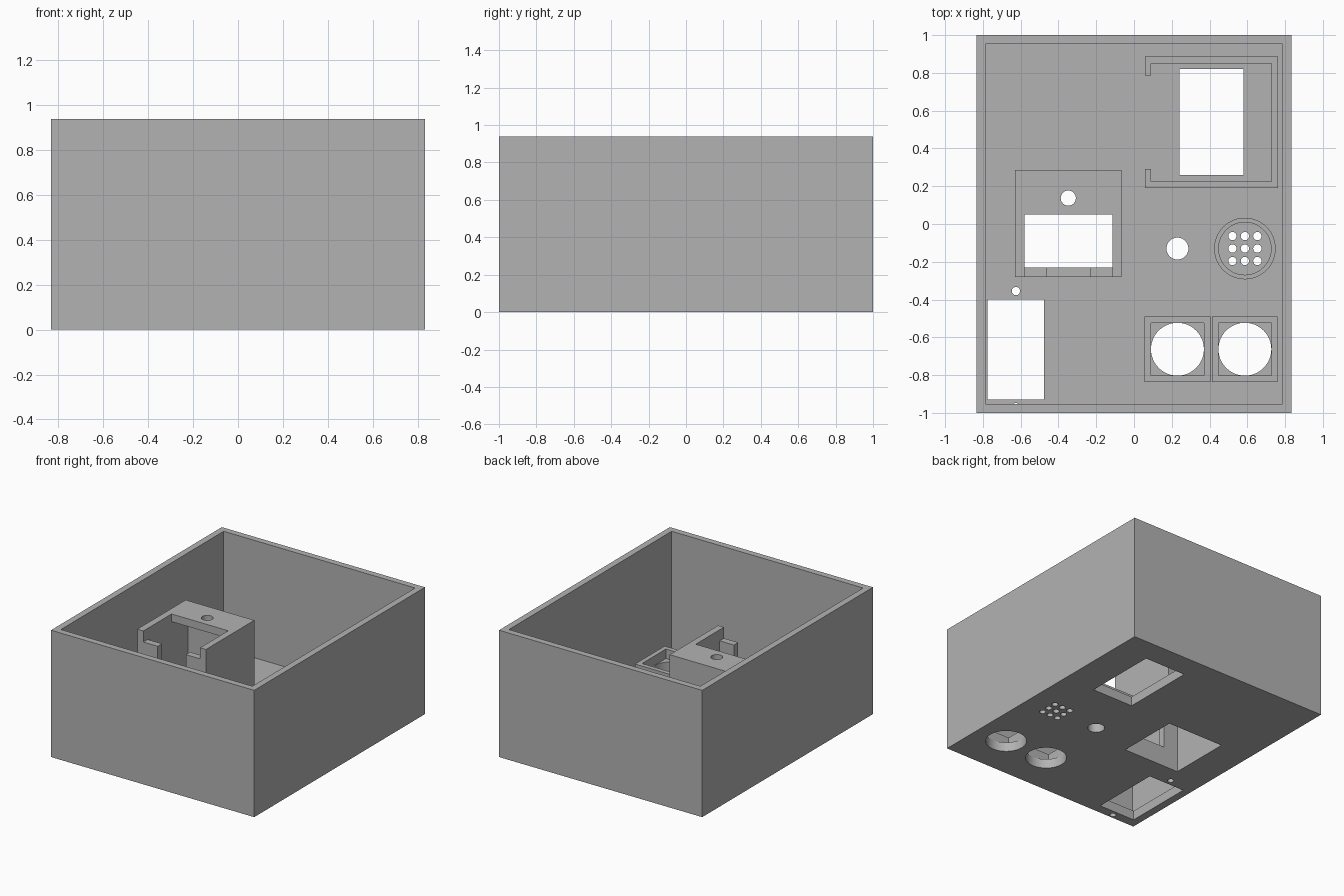
import bpy
import math

start = bpy.data.objects.get("Cube")
if start:
    bpy.data.objects.remove(start, do_unlink=True)

grey = bpy.data.materials.new("plain grey")
grey.use_nodes = True
colour = (0.45, 0.45, 0.45, 1)
grey.diffuse_color = colour
grey.node_tree.nodes["Principled BSDF"].inputs["Base Color"].default_value = colour

HEIGHT = 0.94
FLOOR = 0.07
RIM = 0.14
EPS = 0.02


def box(name, x, y, z):
    """Block spanning three (low, high) ranges."""
    bpy.ops.mesh.primitive_cube_add(size=1)
    ob = bpy.context.object
    ob.name = name
    ob.location = [(a + b) / 2 for a, b in (x, y, z)]
    ob.scale = [b - a for a, b in (x, y, z)]
    bpy.ops.object.transform_apply(location=True, scale=True)
    ob.data.materials.append(grey)
    return ob


def rod(name, x, y, radius, z, sides=48):
    """Upright cylinder."""
    bpy.ops.mesh.primitive_cylinder_add(
        vertices=sides, radius=radius, depth=z[1] - z[0],
        location=(x, y, (z[0] + z[1]) / 2))
    ob = bpy.context.object
    ob.name = name
    bpy.ops.object.transform_apply(location=True)
    ob.data.materials.append(grey)
    return ob


def cut(ob, *cutters):
    """Subtract each cutter, then discard it."""
    for cutter in cutters:
        mod = ob.modifiers.new("cut", 'BOOLEAN')
        mod.operation = 'DIFFERENCE'
        mod.solver = 'EXACT'
        mod.object = cutter
        bpy.context.view_layer.objects.active = ob
        bpy.ops.object.modifier_apply(modifier=mod.name)
        bpy.data.objects.remove(cutter, do_unlink=True)
    return ob


THROUGH = (-EPS, FLOOR + EPS)

# Open-topped case
case = box("case", (-0.833, 0.833), (-1, 1), (0, HEIGHT))
cut(case, box("cavity", (-0.785, 0.785), (-0.953, 0.953), (FLOOR, HEIGHT + EPS)))

# Rectangular openings in the floor: display, tower, side module
for x, y in (((0.24, 0.58), (0.26, 0.82)),
             ((-0.58, -0.115), (-0.23, 0.24)),
             ((-0.775, -0.477), (-0.928, -0.4))):
    cut(case, box("opening", x, y, THROUGH))

# Round openings: two large, one button, two screw holes
SENSORS = (0.23, 0.587)
for x, y, radius in ((SENSORS[0], -0.663, 0.14), (SENSORS[1], -0.663, 0.14),
                     (0.23, -0.13, 0.058), (-0.625, -0.355, 0.022)):
    cut(case, rod("hole", x, y, radius, THROUGH))
cut(case, rod("blind_hole", -0.625, -0.97, 0.022, (-EPS, FLOOR)))

# Sound grille
for i in (-1, 0, 1):
    for j in (-1, 0, 1):
        cut(case, rod("grille_hole", 0.587 + i * 0.066, -0.13 + j * 0.066,
                      0.022, THROUGH, 24))

# Tower with part roof, notched front and screw hole
TOP = 0.727
tower = box("tower", (-0.63, -0.067), (-0.28, 0.287), (FLOOR, TOP))
cut(tower,
    box("inside", (-0.58, -0.115), (-0.23, 0.24), (FLOOR - EPS, 0.67)),
    box("roof_opening", (-0.58, -0.115), (-0.23, 0.05), (0.6, TOP + EPS)),
    box("front_notch", (-0.58, -0.115), (-0.3, -0.22), (0.645, TOP + EPS)),
    box("front_slot", (-0.462, -0.232), (-0.3, -0.22), (0.15, TOP + EPS)),
    rod("screw_hole", -0.348, 0.137, 0.04, (0.6, TOP + EPS)))

# Display tray: low rim open in the middle of its inner side
tray = box("display_tray", (0.057, 0.763), (0.19, 0.887), (FLOOR, 0.11))
cut(tray,
    box("inside", (0.09, 0.727), (0.225, 0.85), (0, 0.2)),
    box("gap", (0.03, 0.11), (0.292, 0.785), (0, 0.2)))

# Square frames around the two large holes
for name, x in zip(("inner_square_frame", "outer_square_frame"), SENSORS):
    frame = box(name, (x - 0.174, x + 0.174), (-0.837, -0.489), (FLOOR, RIM))
    cut(frame, box("inside", (x - 0.14, x + 0.14), (-0.803, -0.523), (0, 0.2)))

# Ring around the grille
ring = rod("grille_ring", 0.587, -0.13, 0.163, (FLOOR, RIM))
cut(ring, rod("inside", 0.587, -0.13, 0.139, (0, 0.2)))

# Smooth the round walls, keep corners sharp
for ob in (case, tower, ring):
    bpy.ops.object.select_all(action='DESELECT')
    ob.select_set(True)
    bpy.context.view_layer.objects.active = ob
    bpy.ops.object.shade_smooth_by_angle(angle=math.radians(30))
